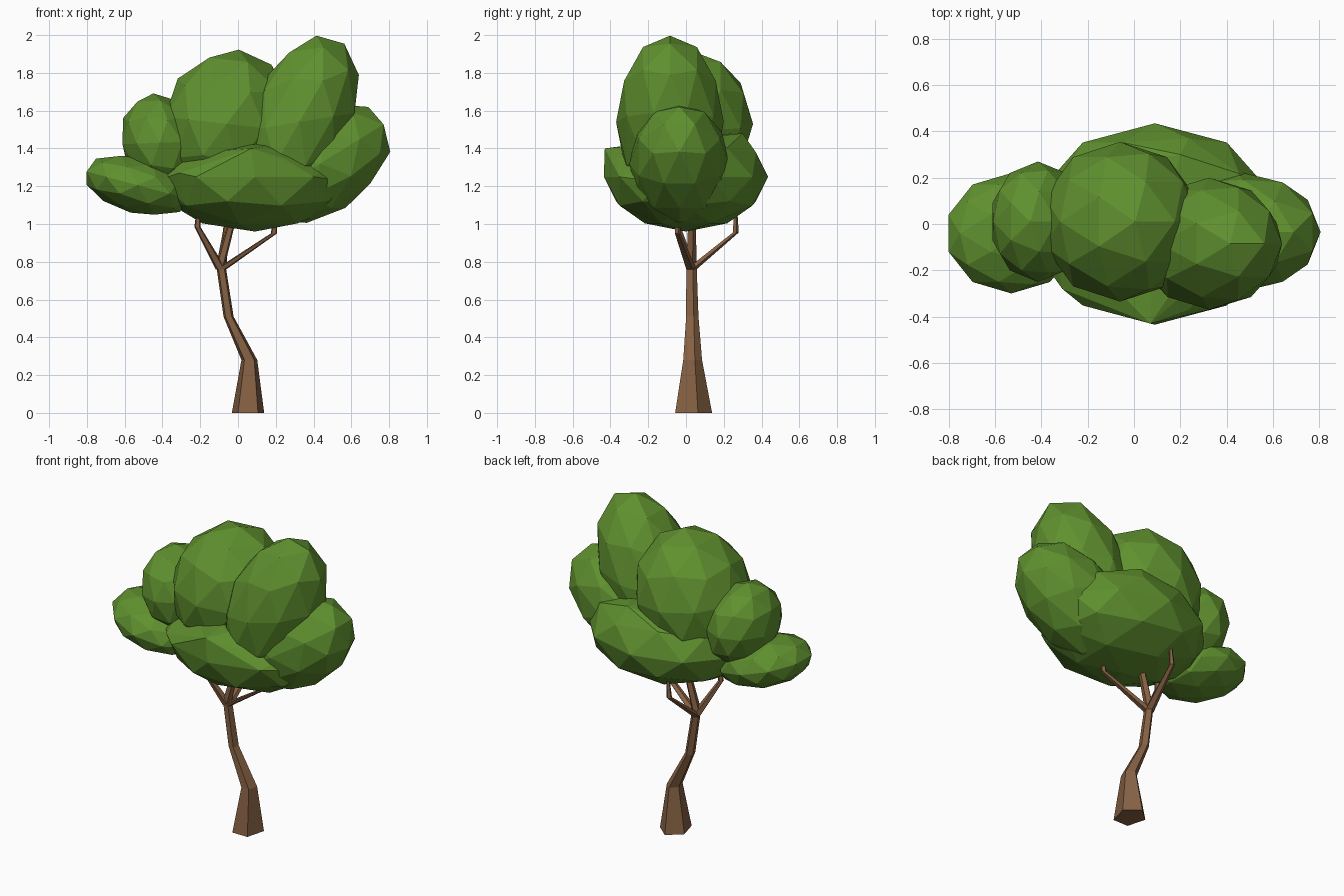
import bpy, bmesh, math
from mathutils import Matrix

if "Cube" in bpy.data.objects:
    bpy.data.objects.remove(bpy.data.objects["Cube"])


def material(name, color):
    m = bpy.data.materials.new(name)
    m.diffuse_color = (*color, 1)
    m.use_nodes = True
    m.node_tree.nodes["Principled BSDF"].inputs["Base Color"].default_value = m.diffuse_color
    return m


LEAF = material("leaf green", (0.115, 0.28, 0.028))
BARK = material("bark brown", (0.235, 0.118, 0.056))


def finish(name, bm, mat):
    bmesh.ops.recalc_face_normals(bm, faces=bm.faces[:])
    me = bpy.data.meshes.new(name)
    bm.to_mesh(me)
    bm.free()
    me.materials.append(mat)
    ob = bpy.data.objects.new(name, me)
    bpy.context.collection.objects.link(ob)


def sphere_points(center, radii, tilt, spin):
    """Vertices of a low-poly ellipsoid leaning sideways."""
    bm = bmesh.new()
    rot = lambda a: Matrix.Rotation(math.radians(a), 4, 'Y')
    bmesh.ops.create_icosphere(bm, subdivisions=2, radius=1, matrix=(
        Matrix.Translation(center) @ rot(tilt) @ Matrix.Diagonal((*radii, 1)) @ rot(spin)))
    pts = [v.co.copy() for v in bm.verts]
    bm.free()
    return pts


def hull(name, pts):
    bm = bmesh.new()
    for p in pts:
        bm.verts.new(p)
    bmesh.ops.convex_hull(bm, input=bm.verts[:])
    bmesh.ops.delete(bm, geom=[v for v in bm.verts if not v.link_faces], context='VERTS')
    finish(name, bm, LEAF)


def leaf_clump(name, center, radii, tilt=0, spin=0):
    hull(name, sphere_points(center, radii, tilt, spin))


def limb(name, rings, sides=5):
    """Tapered limb: rings of (x, y, z, radius x, radius y), level cross-sections."""
    bm = bmesh.new()
    loops = []
    for x, y, z, rx, ry in rings:
        angs = [math.pi / 2 + i * 2 * math.pi / sides for i in range(sides)]
        loops.append([bm.verts.new((x + rx * math.cos(a), y + ry * math.sin(a), z)) for a in angs])
    for lo, hi in zip(loops, loops[1:]):
        for i in range(sides):
            j = (i + 1) % sides
            bm.faces.new((lo[i], lo[j], hi[j], hi[i]))
    bm.faces.new(loops[0][::-1])
    bm.faces.new(loops[-1])
    finish(name, bm, BARK)


# crown base: a bowl whose top slopes down to both sides, higher at the back
bowl = sphere_points((0.09, 0, 1.25), (0.53, 0.435, 0.29), 0, 0)
for p in bowl:
    p.z = min(p.z, 1.41 - 0.36 * abs(p.x - 0.07) if p.y < 0 else 1.48 - 0.2 * abs(p.x - 0.2))
hull("crown_base", bowl + [(0.07, -0.43, 1.4), (-0.31, -0.28, 1.27), (0.2, 0.3, 1.48)])

# upper and side clumps
leaf_clump("crown_middle", (-0.06, 0.01, 1.53), (0.345, 0.345, 0.40), 18, -10)
leaf_clump("crown_tall", (0.325, -0.085, 1.54), (0.28, 0.285, 0.485), 23, -20)
leaf_clump("crown_right", (0.435, -0.035, 1.32), (0.415, 0.265, 0.27), -33, 2)
leaf_clump("crown_left_upper", (-0.415, 0.01, 1.43), (0.205, 0.26, 0.265), -15, 10)
leaf_clump("crown_left_lower", (-0.53, -0.04, 1.205), (0.295, 0.26, 0.15), 15)

# bent trunk running up into the crown
limb("trunk", [(0.053, 0.03, 0, 0.09, 0.108), (0.06, 0.03, 0.28, 0.044, 0.055),
               (-0.05, 0.03, 0.51, 0.028, 0.036), (-0.092, 0.026, 0.79, 0.026, 0.03),
               (-0.03, 0.03, 1.02, 0.02, 0.022), (-0.02, 0.03, 1.12, 0.014, 0.016)])

# branches, each kinking upright at its end
for name, (x, y, z) in {"branch_right": (0.19, -0.045, 0.95),
                        "branch_left": (-0.215, -0.045, 0.985),
                        "branch_back": (-0.065, 0.262, 0.955)}.items():
    limb(name, [(-0.09, 0.026, 0.76, 0.03, 0.03), (x, y, z, 0.017, 0.017),
                (x + 0.01, y, z + 0.13, 0.009, 0.009)])
